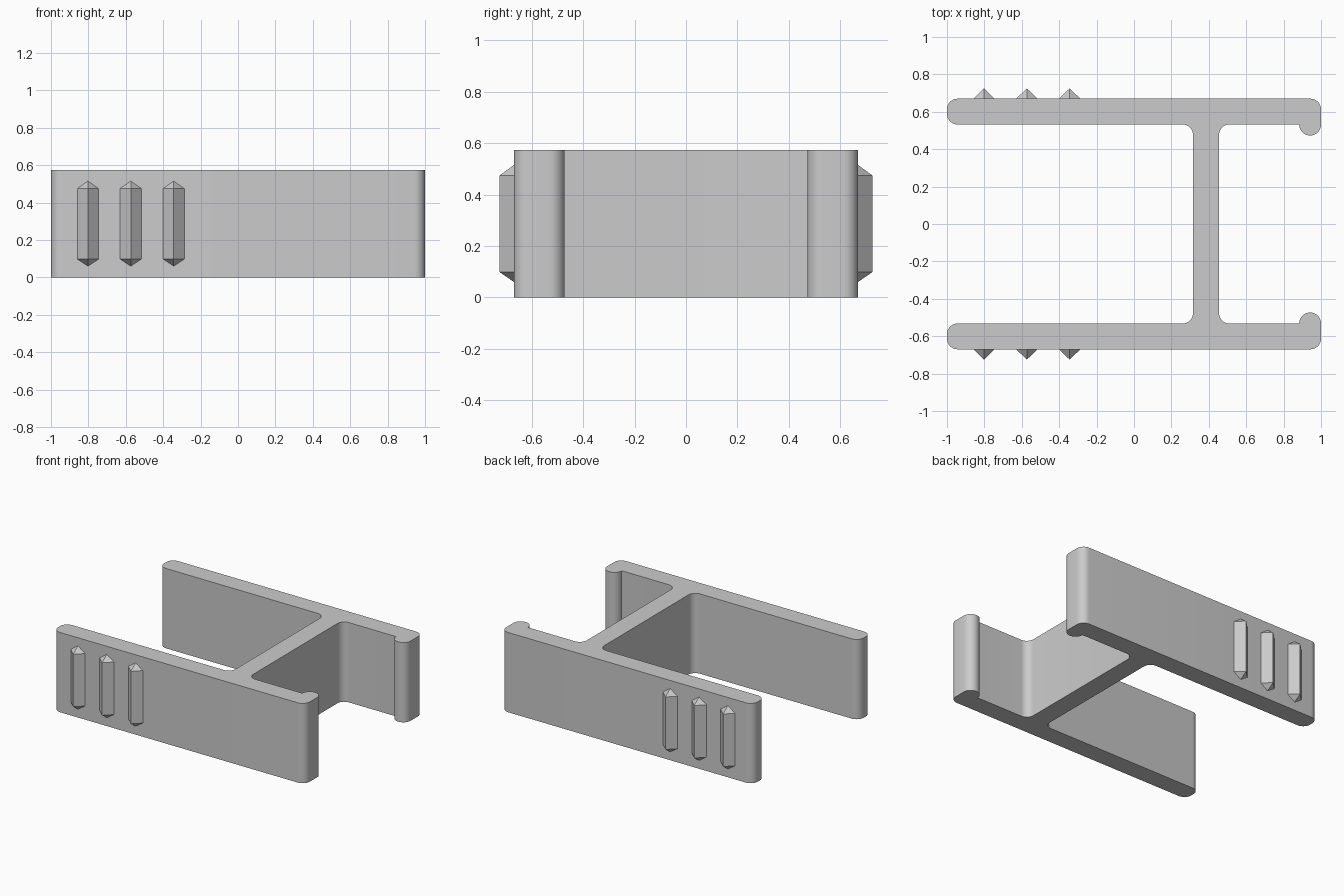
import bpy
import bmesh
import math
from mathutils import Vector

if "Cube" in bpy.data.objects:
    bpy.data.objects.remove(bpy.data.objects["Cube"], do_unlink=True)

HEIGHT = 0.573
OUTER, INNER = 0.67, 0.532      # faces of the side arms
ARC_STEPS = 10

grey = bpy.data.materials.new("plain grey")
grey.use_nodes = True
colour = (0.6, 0.6, 0.6, 1)
grey.diffuse_color = colour
grey.node_tree.nodes["Principled BSDF"].inputs["Base Color"].default_value = colour


def finish(bm, name):
    bmesh.ops.recalc_face_normals(bm, faces=bm.faces)
    mesh = bpy.data.meshes.new(name)
    bm.to_mesh(mesh)
    bm.free()
    mesh.materials.append(grey)
    obj = bpy.data.objects.new(name, mesh)
    bpy.context.collection.objects.link(obj)
    return obj


def rounded(corners):
    """Outline through (x, y, radius) corners; right angles become arcs."""
    points = []
    for i, (x, y, r) in enumerate(corners):
        here = Vector((x, y))
        if r == 0:
            points.append(here)
            continue
        before = (Vector(corners[i - 1][:2]) - here).normalized()
        after = (Vector(corners[(i + 1) % len(corners)][:2]) - here).normalized()
        centre = here + (before + after) * r
        for k in range(ARC_STEPS + 1):
            a = math.pi / 2 * k / ARC_STEPS
            points.append(centre - (after * math.cos(a) + before * math.sin(a)) * r)
    return points


# Clip body: one half of the outline, mirrored and extruded upwards
half = rounded([
    (0.455, 0, 0),
    (0.455, INNER, 0.055),
    (0.883, INNER, 0),
    (0.883, 0.473, 0.0584),
    (1, 0.473, 0.0584),
    (1, OUTER, 0.057),
    (-1, OUTER, 0.057),
    (-1, INNER, 0.057),
    (0.315, INNER, 0.055),
    (0.315, 0, 0),
])
outline = half + [Vector((p.x, -p.y)) for p in reversed(half[1:-1])]
bm = bmesh.new()
base = bm.faces.new([bm.verts.new((p.x, p.y, 0)) for p in outline])
top = bmesh.ops.extrude_face_region(bm, geom=[base], use_keep_orig=True)["geom"]
bmesh.ops.translate(bm, vec=(0, 0, HEIGHT),
                    verts=[v for v in top if isinstance(v, bmesh.types.BMVert)])
body = finish(bm, "clip_body")
bpy.ops.object.select_all(action="DESELECT")
body.select_set(True)
bpy.context.view_layer.objects.active = body
bpy.ops.object.shade_smooth_by_angle(angle=math.radians(30))


# Grip ribs: long ridges with pointed ends on both outer walls
def grip_rib(name, x, side):
    bm = bmesh.new()
    low, high, w = 0.098, 0.475, 0.057
    wall, crest = side * OUTER, side * 0.725

    def vert(dx, y, z):
        return bm.verts.new((x + dx, y, z))

    tip_low, tip_high = vert(0, wall, 0.06), vert(0, wall, 0.515)
    ridge = vert(0, crest, low), vert(0, crest, high)
    left = vert(-w, wall, low), vert(-w, wall, high)
    right = vert(w, wall, low), vert(w, wall, high)
    for edge in (left, right):
        bm.faces.new((edge[0], ridge[0], ridge[1], edge[1]))
        bm.faces.new((tip_low, ridge[0], edge[0]))
        bm.faces.new((tip_high, edge[1], ridge[1]))
    bm.faces.new((tip_low, right[0], right[1], tip_high, left[1], left[0]))
    finish(bm, name)


for side, label in ((-1, "front"), (1, "back")):
    for i in range(3):
        grip_rib(f"{label}_grip_rib_{i + 1}", -0.802 + 0.229 * i, side)
